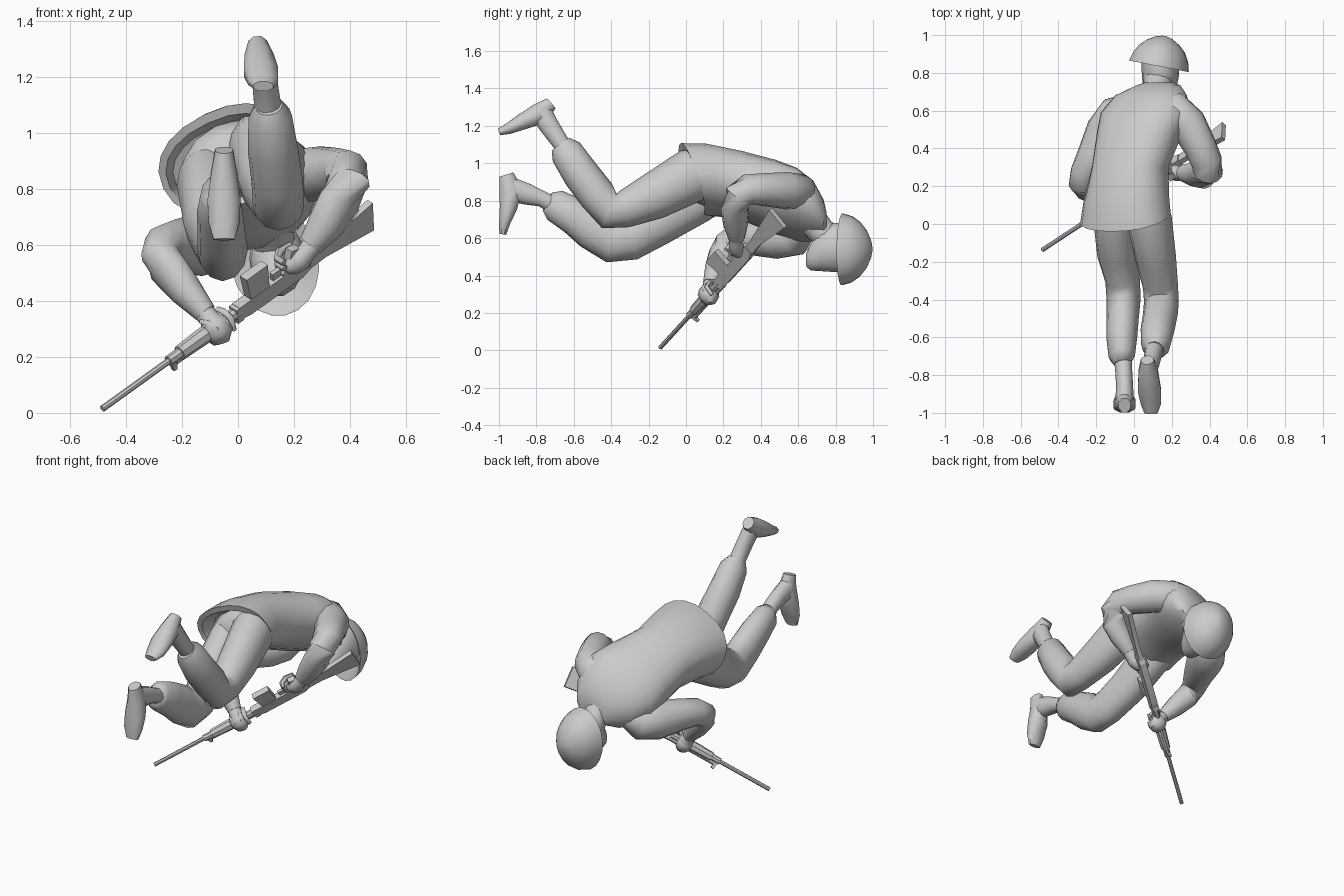
import bpy, bmesh, math
from mathutils import Vector

mat = bpy.data.materials.new("plain grey")
mat.diffuse_color = (0.6, 0.6, 0.6, 1)


def finish(name, bm, angle=50):
    bmesh.ops.recalc_face_normals(bm, faces=bm.faces)
    me = bpy.data.meshes.new(name)
    bm.to_mesh(me)
    bm.free()
    me.materials.append(mat)
    ob = bpy.data.objects.new(name, me)
    bpy.context.collection.objects.link(ob)
    bpy.ops.object.select_all(action='DESELECT')
    ob.select_set(True)
    bpy.context.view_layer.objects.active = ob
    bpy.ops.object.shade_smooth_by_angle(angle=math.radians(angle))
    return ob


def skin(name, rings, angle=50):
    """Join equal rings of points into a closed skin."""
    bm = bmesh.new()
    vs = [[bm.verts.new(p) for p in r] for r in rings]
    n = len(vs[0])
    for a, b in zip(vs, vs[1:]):
        for i in range(n):
            j = (i + 1) % n
            bm.faces.new((a[i], a[j], b[j], b[i]))
    bm.faces.new(vs[0])
    bm.faces.new(vs[-1])
    return finish(name, bm, angle)


def tube(name, stations, ref=(1, 0, 0), n=12, axis=None, angle=60, turn=0):
    """Stations are (x, y, z, radius along ref, other radius)."""
    pts = [Vector(s[:3]) for s in stations]
    rings = []
    for k, s in enumerate(stations):
        if axis:
            t = Vector(axis).normalized()
        else:
            t = Vector()
            if k:
                t += (pts[k] - pts[k - 1]).normalized()
            if k < len(pts) - 1:
                t += (pts[k + 1] - pts[k]).normalized()
            t.normalize()
        u = Vector(ref)
        u = (u - t * u.dot(t)).normalized()
        v = t.cross(u)
        a, b = s[3], s[-1]
        rings.append([pts[k] + u * a * math.cos(2 * math.pi * (i + turn) / n)
                      + v * b * math.sin(2 * math.pi * (i + turn) / n) for i in range(n)])
    return skin(name, rings, angle)


def boxy(v):
    return math.copysign(abs(v) ** .88, v)


# Jacket: rolled oval sections, (x, y, z, half width, half depth, roll, lean)
rings = []
for x, y, z, a, b, roll, lean in [
        (-.04, .12, .90, .20, .13, 25, .06), (-.045, .04, .90, .22, .15, 25, .07),
        (-.045, .03, .91, .247, .174, 26, .07), (-.04, .14, .91, .23, .177, 26, .04),
        (-.02, .30, .88, .205, .172, 27, 0), (.03, .48, .82, .235, .175, 29, 0),
        (.06, .59, .78, .25, .165, 30, 0), (.09, .68, .745, .20, .14, 30, 0),
        (.13, .735, .705, .12, .09, 30, 0), (.13, .75, .68, .07, .06, 30, 0)]:
    c, s = math.cos(math.radians(roll)), math.sin(math.radians(roll))
    ring = []
    for i in range(20):
        h = i * math.pi / 10
        p, q = a * boxy(math.cos(h)), b * boxy(math.sin(h))
        ring.append((x + p * c - q * s, y - lean * math.sin(h), z + p * s + q * c))
    rings.append(ring)
skin("jacket", rings)

# Trousers
tube("trouser_seat", [(-.03, -.01, .93, .10, .07), (-.03, .03, .92, .17, .12),
                      (-.03, .15, .89, .19, .13)], ref=(.9, 0, .43))
tube("right_trouser", [(.07, .12, .97, .10, .12), (.08, .03, .935, .12, .145), (.115, -.18, .82, .108, .125),
                       (.14, -.33, .755, .093, .10), (.145, -.41, .745, .092, .10),
                       (.14, -.475, .83, .092, .10), (.125, -.56, .94, .09, .098),
                       (.115, -.64, 1.06, .078, .088), (.11, -.67, 1.10, .05, .06)])
tube("left_trouser", [(-.11, .16, .86, .09, .12), (-.11, .06, .82, .11, .14), (-.09, -.16, .68, .105, .125),
                      (-.06, -.30, .60, .092, .12), (-.055, -.40, .585, .09, .117),
                      (-.06, -.50, .65, .085, .114), (-.065, -.60, .72, .082, .10),
                      (-.065, -.70, .775, .07, .087), (-.06, -.74, .795, .045, .055)])

# Boots: shaft and foot
tube("right_boot_shaft", [(.11, -.62, 1.03, .055), (.105, -.67, 1.11, .048),
                          (.095, -.725, 1.19, .045, .055), (.08, -.775, 1.27, .045, .062)], n=10)
tube("right_boot", [(.07, -.72, 1.32, .036, .038), (.075, -.785, 1.265, .056, .062),
                    (.082, -.88, 1.22, .066, .046), (.09, -.95, 1.185, .058, .032),
                    (.09, -1.0, 1.168, .038, .02)], n=8, turn=.5)
tube("left_boot_shaft", [(-.06, -.68, .76, .05), (-.055, -.77, .81, .045),
                         (-.05, -.85, .835, .045, .06), (-.05, -.93, .86, .048, .066)], n=10)
tube("left_boot", [(-.05, -.96, .94, .035, .042), (-.05, -.935, .86, .05, .068),
                   (-.05, -.95, .76, .064, .05), (-.05, -.97, .68, .06, .032),
                   (-.05, -.98, .62, .04, .02)], n=8, turn=.5)

# Sleeves
tube("right_sleeve", [(.13, .65, .83, .05), (.20, .615, .845, .095), (.285, .53, .855, .10),
                      (.35, .41, .86, .088), (.385, .33, .86, .083), (.392, .28, .825, .08),
                      (.365, .262, .755, .077), (.315, .265, .675, .067), (.26, .27, .60, .045)],
     ref=(0, .3, 1))
tube("left_sleeve", [(-.01, .64, .66, .06), (-.085, .585, .61, .105), (-.145, .49, .60, .112),
                     (-.215, .35, .60, .092), (-.26, .265, .595, .08), (-.275, .215, .565, .072),
                     (-.25, .19, .515, .07), (-.185, .16, .435, .06), (-.115, .13, .355, .04)],
     ref=(0, .3, 1))

# Neck, head and helmet
tube("neck", [(.11, .66, .71, .085), (.125, .72, .64, .075), (.13, .78, .58, .08)])
tube("head", [(.135, .645, .485, .035, .04), (.135, .67, .50, .06, .075), (.135, .73, .54, .09, .12),
              (.14, .80, .55, .10, .135), (.14, .87, .55, .10, .13)], axis=(.1, 1, 0), n=14)
ax = Vector((.19, .98, 0)).normalized()
base = Vector((.132, .835, .54))
tube("helmet", [(*(base + ax * h), a, b) for h, a, b in [
    (.05, .10, .13), (0, .152, .187), (0, .16, .195), (.05, .147, .18), (.095, .122, .148),
    (.13, .085, .104), (.153, .045, .055), (.163, .012, .015)]],
    ref=(.98, -.19, .2), axis=ax, n=20)

# Rifle frame: s runs from muzzle to butt, w points to the rifle's underside
d = Vector((.716, .47, .515)).normalized()
w = Vector((-.14, -.70, .70))
w = (w - d * w.dot(d)).normalized()
side = w.cross(d)
muzzle = Vector((-.485, -.137, .015))


def at(s, q, t=0):
    return muzzle + d * s + w * q + side * t


def plate(name, outline, half):
    skin(name, [[at(s, q, t) for s, q in outline] for t in (-half, half)], 20)


def rod(name, parts, n=8):
    tube(name, [(*at(s, q), r) for s, q, r in parts], ref=w, n=n, angle=40, axis=d)


rod("rifle_barrel", [(0, 0, .012), (.40, 0, .012)])
rod("rifle_handguard", [(.33, 0, .02), (.385, 0, .02), (.386, 0, .028), (.50, 0, .032),
                        (.60, 0, .03), (.601, 0, .022), (.68, 0, .022)])
rod("rifle_gas_tube", [(.36, -.025, .012), (.66, -.025, .012)], 6)
plate("front_sight", [(.335, 0), (.365, 0), (.36, -.055), (.345, -.055)], .008)
plate("rear_sight", [(.655, .028), (.685, .028), (.685, -.035), (.655, -.035)], .02)
plate("rifle_receiver", [(.67, .03), (.67, -.025), (.72, -.035), (.98, -.035), (1.02, -.02), (1.02, .03)], .02)
plate("magazine", [(.73, .02), (.82, .02), (.825, .13), (.72, .13)], .018)
plate("trigger_guard", [(.85, .03), (.89, .03), (.89, .06), (.85, .06)], .008)
plate("pistol_grip", [(.91, .02), (.96, .02), (.985, .10), (.945, .11)], .016)
plate("rifle_stock", [(1.0, -.028), (1.10, -.025), (1.335, -.06), (1.345, .065), (1.08, .03), (1.0, .028)], .014)

# Hands: palm and curled fingers around the rifle
tube("right_hand", [(.28, .27, .62, .04), (.245, .265, .575, .036), (.225, .27, .55, .042),
                    (.195, .275, .53, .04), (.165, .275, .52, .025)], ref=(0, 1, 0), n=10)
for k in range(3):
    q = .035 + k * .028
    tube("right_finger_%d" % (k + 1), [(*at(.98, q, .03), .015), (*at(.93, q, .036), .016),
         (*at(.90, q, .015), .015), (*at(.90, q, -.02), .012)], ref=w, n=6)
tube("left_hand", [(-.13, .135, .37, .04), (-.105, .125, .34, .036), (-.085, .12, .315, .055),
                   (-.07, .125, .285, .055), (-.06, .13, .25, .03)], ref=d, n=10)
for k in range(4):
    s = .535 + k * .026
    tube("left_finger_%d" % (k + 1), [(*at(s, .03, .035), .013), (*at(s, .04, 0), .014),
         (*at(s, .03, -.035), .013), (*at(s, -.02, -.042), .011)], ref=d, n=6)
